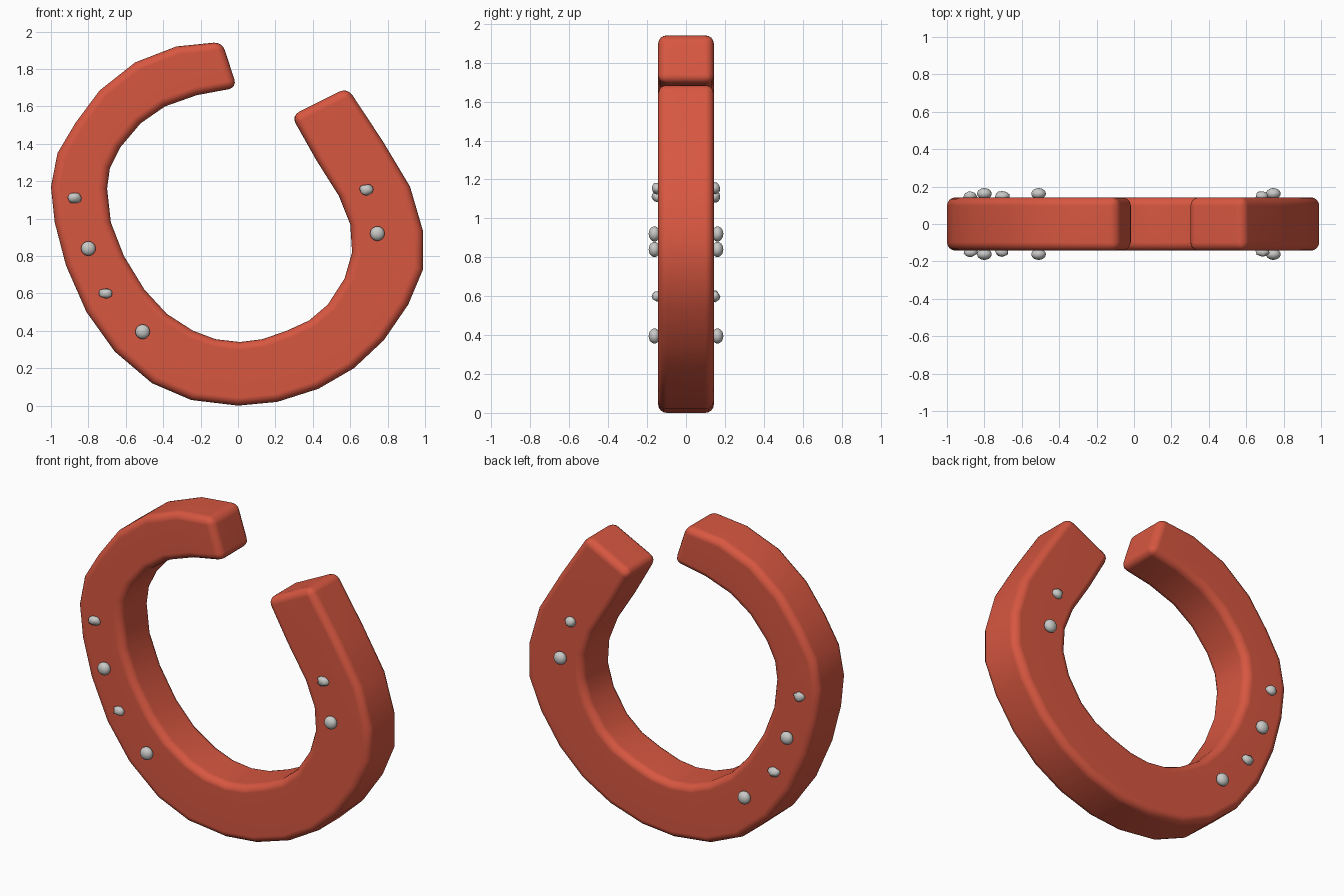
import bpy, bmesh, math, random
from mathutils import Vector

if "Cube" in bpy.data.objects:
    bpy.data.objects.remove(bpy.data.objects["Cube"])

random.seed(4)

def material(name, rgb):
    m = bpy.data.materials.new(name)
    m.diffuse_color = (*rgb, 1)
    m.use_nodes = True
    m.node_tree.nodes["Principled BSDF"].inputs["Base Color"].default_value = m.diffuse_color
    return m

RED = material("brick red", (0.68, 0.095, 0.052))
GREY = material("nail grey", (0.58, 0.58, 0.57))

def finish(bm, name, mat, loc=(0, 0, 0)):
    bmesh.ops.recalc_face_normals(bm, faces=bm.faces)
    me = bpy.data.meshes.new(name)
    bm.to_mesh(me)
    bm.free()
    me.materials.append(mat)
    ob = bpy.data.objects.new(name, me)
    ob.location = loc
    bpy.context.collection.objects.link(ob)
    for p in me.polygons:
        p.use_smooth = True
    return ob

# Horseshoe band: outer and inner rim points (x, z) along the arc
RIM = [
    (-0.085, 1.945, -0.005, 1.70), (-0.33, 1.92, -0.22, 1.66),
    (-0.55, 1.835, -0.39, 1.60), (-0.74, 1.685, -0.52, 1.51),
    (-0.87, 1.51, -0.63, 1.38), (-0.965, 1.35, -0.685, 1.27),
    (-1.0, 1.17, -0.70, 1.16), (-0.98, 0.98, -0.68, 0.98),
    (-0.92, 0.75, -0.61, 0.80), (-0.81, 0.50, -0.50, 0.62),
    (-0.66, 0.29, -0.38, 0.49), (-0.46, 0.12, -0.24, 0.40),
    (-0.25, 0.03, -0.12, 0.355), (0.0, 0.0, 0.01, 0.34),
    (0.21, 0.02, 0.13, 0.355), (0.43, 0.09, 0.26, 0.40),
    (0.62, 0.20, 0.38, 0.455), (0.78, 0.35, 0.48, 0.54),
    (0.91, 0.54, 0.57, 0.68), (0.99, 0.73, 0.61, 0.82),
    (0.99, 0.93, 0.60, 0.97), (0.92, 1.17, 0.54, 1.12),
    (0.77, 1.42, 0.42, 1.31), (0.585, 1.70, 0.285, 1.55),
]
HALF = 0.143
bm = bmesh.new()
rings = []
for ox, oz, ix, iz in RIM:
    rings.append([bm.verts.new(c) for c in (
        (ox, -HALF, oz), (ox, HALF, oz), (ix, HALF, iz), (ix, -HALF, iz))])
for a, b in zip(rings, rings[1:]):
    for i in range(4):
        j = (i + 1) % 4
        bm.faces.new((a[i], a[j], b[j], b[i]))
bm.faces.new(rings[0])
bm.faces.new(rings[-1][::-1])
shoe = finish(bm, "horseshoe_band", RED)
bev = shoe.modifiers.new("rounded edges", 'BEVEL')
bev.width = 0.045
bev.segments = 4
bev.limit_method = 'ANGLE'
bev.angle_limit = math.radians(45)
wn = shoe.modifiers.new("even shading", 'WEIGHTED_NORMAL')
wn.keep_sharp = True

# Nail heads on both faces: x, z, rough (small lumpy) or round
NAILS = [(-0.875, 1.11, True), (-0.80, 0.84, False), (-0.705, 0.60, True),
         (-0.51, 0.395, False), (0.685, 1.155, True), (0.745, 0.92, False)]
for k, (x, z, rough) in enumerate(NAILS):
    for side in (-1, 1):
        bm = bmesh.new()
        bmesh.ops.create_icosphere(bm, subdivisions=2 if rough else 3, radius=1)
        size = Vector((0.038, 0.026, 0.03)) if rough else Vector((0.039, 0.03, 0.039))
        for v in bm.verts:
            s = random.uniform(0.82, 1.1) if rough else 1
            v.co = Vector((v.co.x * size.x, v.co.y * size.y, v.co.z * size.z)) * s
        finish(bm, f"nail_{k + 1}_{'front' if side < 0 else 'back'}", GREY,
               (x, side * (0.15 if rough else 0.162), z))
